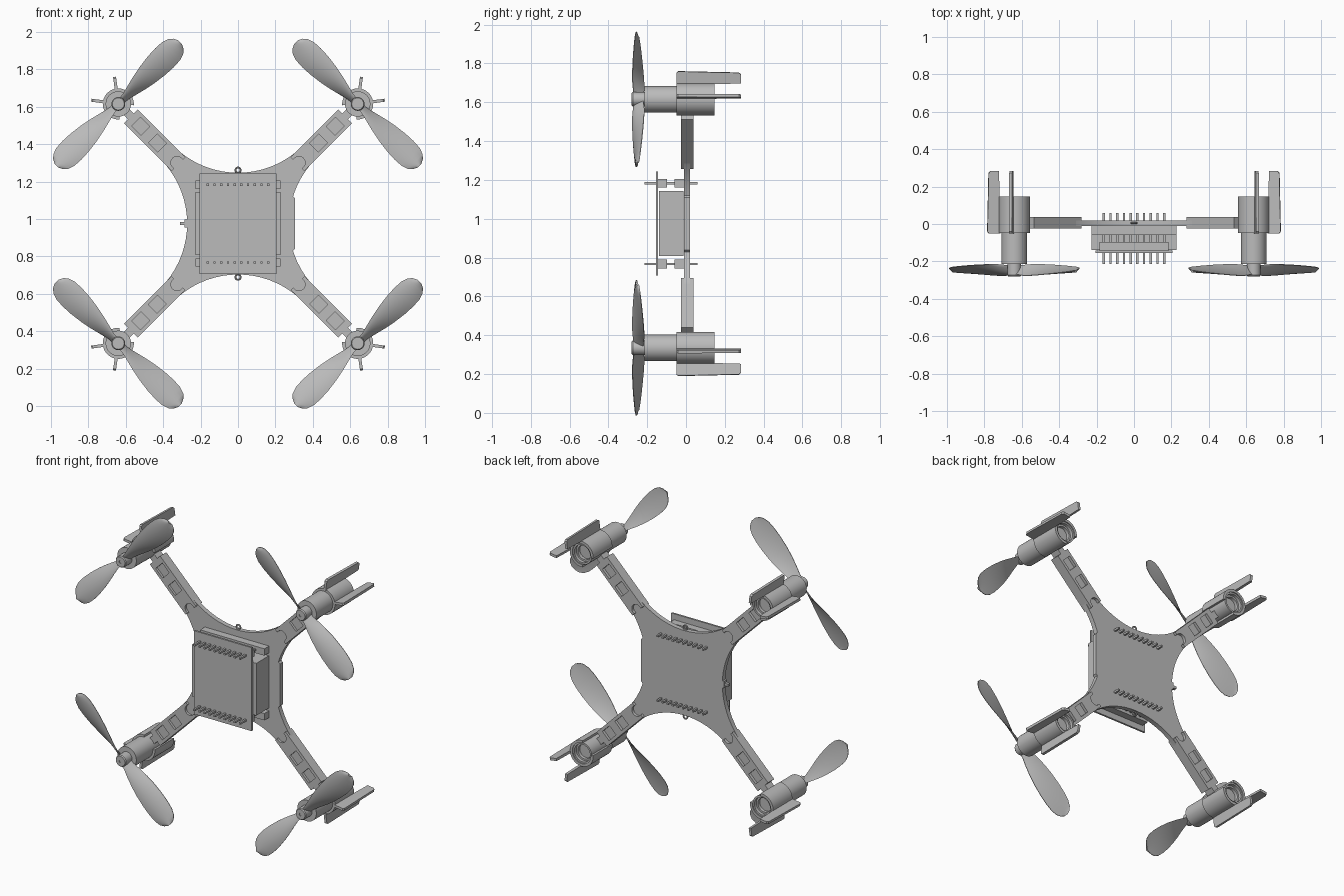
import bpy, bmesh
from math import sin, cos, pi, radians, sqrt
from mathutils import Vector

cube = bpy.data.objects.get("Cube")
if cube:
    bpy.data.objects.remove(cube, do_unlink=True)

MID = 0.975      # height of the body centre
HUB = 0.905      # distance from body centre to each motor axis
parts = []

grey = bpy.data.materials.new("plain_grey")
grey.use_nodes = True
grey.diffuse_color = (0.5, 0.5, 0.5, 1)
grey.node_tree.nodes["Principled BSDF"].inputs["Base Color"].default_value = (0.5, 0.5, 0.5, 1)


def finish(name, bm):
    bmesh.ops.recalc_face_normals(bm, faces=bm.faces)
    mesh = bpy.data.meshes.new(name)
    bm.to_mesh(mesh)
    bm.free()
    mesh.materials.append(grey)
    ob = bpy.data.objects.new(name, mesh)
    bpy.context.collection.objects.link(ob)
    parts.append(ob)
    return ob


def extrude(name, outline, vec):
    """Closed solid from a planar 3D outline pushed along vec."""
    bm = bmesh.new()
    a = [bm.verts.new(p) for p in outline]
    b = [bm.verts.new(Vector(p) + Vector(vec)) for p in outline]
    bm.faces.new(a)
    bm.faces.new(b)
    for i in range(len(a)):
        j = (i + 1) % len(a)
        bm.faces.new((a[i], a[j], b[j], b[i]))
    return finish(name, bm)


def prism(name, outline, y0, y1):
    return extrude(name, [(x, y0, z) for x, z in outline], (0, y1 - y0, 0))


def box(name, x0, x1, y0, y1, z0, z1):
    return prism(name, [(x0, z0 + MID), (x1, z0 + MID), (x1, z1 + MID), (x0, z1 + MID)], y0, y1)


def lathe(name, profile, x, z, steps=32):
    """Spin (radius, y) points about the y axis through (x, z)."""
    bm = bmesh.new()
    vs = [bm.verts.new((x + r, y, z)) for r, y in profile]
    edges = [bm.edges.new(e) for e in zip(vs, vs[1:])]
    bmesh.ops.spin(bm, geom=vs + edges, cent=(x, 0, z), axis=(0, 1, 0),
                   angle=2 * pi, steps=steps)
    bmesh.ops.remove_doubles(bm, verts=bm.verts, dist=1e-4)
    return finish(name, bm)


# Main plate: four concave sides running tangentially into four arms
R, WAIST, W = 0.488, 0.272, 0.05
outline = []
for k in range(4):
    c, s = cos(k * pi / 2), sin(k * pi / 2)
    side = [(R * sin(radians(a)), WAIST + R * (1 - cos(radians(a)))) for a in range(45, -46, -5)]
    side = [((0.8 - W) / sqrt(2), (0.8 + W) / sqrt(2))] + side
    side.append((-side[0][0], side[0][1]))
    outline += [(x * c - y * s, x * s + y * c + MID) for x, y in side]
prism("main_plate", outline, -0.01, 0.02)
prism("plate_side_tab", [(x, z + MID) for x, z in
      ((0.2, -0.15), (0.295, -0.145), (0.305, -0.135), (0.305, 0.135), (0.295, 0.145), (0.2, 0.15))],
      -0.01, 0.02)
box("side_nub", -0.31, -0.25, -0.005, 0.015, -0.008, 0.008)
box("side_nub_base", -0.285, -0.25, -0.01, 0.02, -0.022, 0.022)

# Battery and front board
box("battery", -0.228, 0.228, -0.14, -0.012, -0.168, 0.168)
box("front_board", -0.205, 0.205, -0.155, -0.143, -0.268, 0.268)

# Pin headers and wire loops, above and below the battery
for label, s in (("upper", 1), ("lower", -1)):
    zc = s * 0.208
    box(label + "_rear_header", -0.228, 0.228, -0.058, -0.008, zc - 0.022, zc + 0.022)
    box(label + "_front_header", -0.185, 0.185, -0.145, -0.097, zc - 0.022, zc + 0.022)
    for i in range(10):
        x = (i - 4.5) * 0.036
        box(f"{label}_pin_{i + 1}", x - 0.006, x + 0.006, -0.215, 0.06, zc - 0.006, zc + 0.006)
    bpy.ops.mesh.primitive_torus_add(location=(0, 0.005, MID + s * 0.286), rotation=(pi / 2, 0, 0),
                                     major_radius=0.014, minor_radius=0.005,
                                     major_segments=24, minor_segments=8)
    loop = bpy.context.object
    loop.name = label + "_wire_loop"
    loop.data.materials.append(grey)
    parts.append(loop)

# Blade stations: distance from hub, half chord, half pitch height
STATIONS = ((0.0, 0.018, 0.022), (0.05, 0.02, 0.026), (0.1, 0.032, 0.03), (0.16, 0.047, 0.03),
            (0.22, 0.059, 0.028), (0.29, 0.068, 0.024), (0.35, 0.071, 0.02), (0.4, 0.068, 0.016),
            (0.435, 0.056, 0.012), (0.455, 0.038, 0.008), (0.467, 0.014, 0.004))


def blade(name, place, turn):
    """Twisted cambered paddle; place maps (radial, sideways, y) to the model."""
    bm = bmesh.new()
    rows = []
    for d, half, pitch in STATIONS:
        upper, lower = [], []
        for i in range(9):
            u = i / 4 - 1
            y = -0.246 + u * pitch - 0.007 * (1 - u * u)
            thick = 0.0015 + 0.0045 * (1 - u * u)
            upper.append(bm.verts.new(place(HUB - turn * u * half, turn * d, y - thick)))
            lower.append(bm.verts.new(place(HUB - turn * u * half, turn * d, y + thick)))
        rows.append(upper + lower[::-1])
    for a, b in zip(rows, rows[1:]):
        for i in range(len(a)):
            j = (i + 1) % len(a)
            bm.faces.new((a[i], a[j], b[j], b[i]))
    bm.faces.new(rows[0])
    bm.faces.new(rows[-1])
    finish(name, bm)


# Four mirrored arms, each with a motor, holder, fins and propeller
for sx, side in ((1, "left"), (-1, "right")):
    for sz, level in ((1, "upper"), (-1, "lower")):
        tag = f"{level}_{side}_"

        def flat(r, t):
            return (sx * (r - t) / sqrt(2), MID + sz * (r + t) / sqrt(2))

        def place(r, t, y):
            x, z = flat(r, t)
            return (x, y, z)

        def bar(name, r0, r1, t0, t1):
            prism(tag + name, [flat(*p) for p in ((r0, t0), (r1, t0), (r1, t1), (r0, t1))], -0.025, 0.038)

        # Arm sleeve: rails, notched inner bar and bars between the windows
        bar("arm_rail_inner", 0.45, 0.81, -0.052, -0.033)
        bar("arm_rail_outer", 0.45, 0.81, 0.033, 0.052)
        notch = [flat(0.46 + 0.034 * cos(a * pi / 10), 0.034 * sin(a * pi / 10)) for a in range(-5, 6)]
        prism(tag + "arm_notched_bar", [flat(0.575, -0.034)] + notch + [flat(0.575, 0.034)], -0.025, 0.038)
        bar("arm_middle_bar", 0.645, 0.7, -0.034, 0.034)
        bar("arm_end_bar", 0.77, 0.81, -0.034, 0.034)
        bar("arm_neck", 0.8, 0.85, -0.022, 0.022)

        # Motor can with a recessed back
        mx, mz = flat(HUB, 0)
        lathe(tag + "motor", [(0, -0.215), (0.068, -0.215), (0.068, 0.14), (0.056, 0.14),
                              (0.056, 0.12), (0.045, 0.12), (0.045, 0.1), (0, 0.1)], mx, mz)

        # Open clip round the motor
        angles = [radians(a) for a in range(-140, 141, 10)]
        ring = [(0.083, a) for a in angles] + [(0.066, a) for a in reversed(angles)]
        prism(tag + "motor_clip", [flat(HUB + r * cos(a), r * sin(a)) for r, a in ring], -0.048, 0.147)

        # Two landing fins
        for n, ang in enumerate((radians(-37), radians(37))):
            c, s = cos(ang), sin(ang)
            shape = ((0.075, -0.05), (0.138, -0.05), (0.146, -0.04), (0.139, 0.272),
                     (0.13, 0.283), (0.084, 0.283), (0.08, 0.147), (0.075, 0.147))
            pts = [Vector(place(HUB + r * c + 0.008 * s, r * s - 0.008 * c, y)) for r, y in shape]
            across = Vector(place(-0.016 * s, 0.016 * c, 0)) - Vector(place(0, 0, 0))
            extrude(f"{tag}fin_{n + 1}", pts, across)

        # Propeller
        lathe(tag + "propeller_hub", [(0, -0.276), (0.009, -0.276), (0.009, -0.28), (0.032, -0.28),
                                      (0.037, -0.274), (0.037, -0.21), (0, -0.21)], mx, mz, 24)
        for turn in (1, -1):
            blade(f"{tag}blade_{1 if turn > 0 else 2}", place, turn)

# Smooth the round parts while keeping edges crisp
bpy.ops.object.select_all(action="DESELECT")
for ob in parts:
    ob.select_set(True)
bpy.context.view_layer.objects.active = parts[0]
bpy.ops.object.shade_smooth_by_angle(angle=radians(35))
